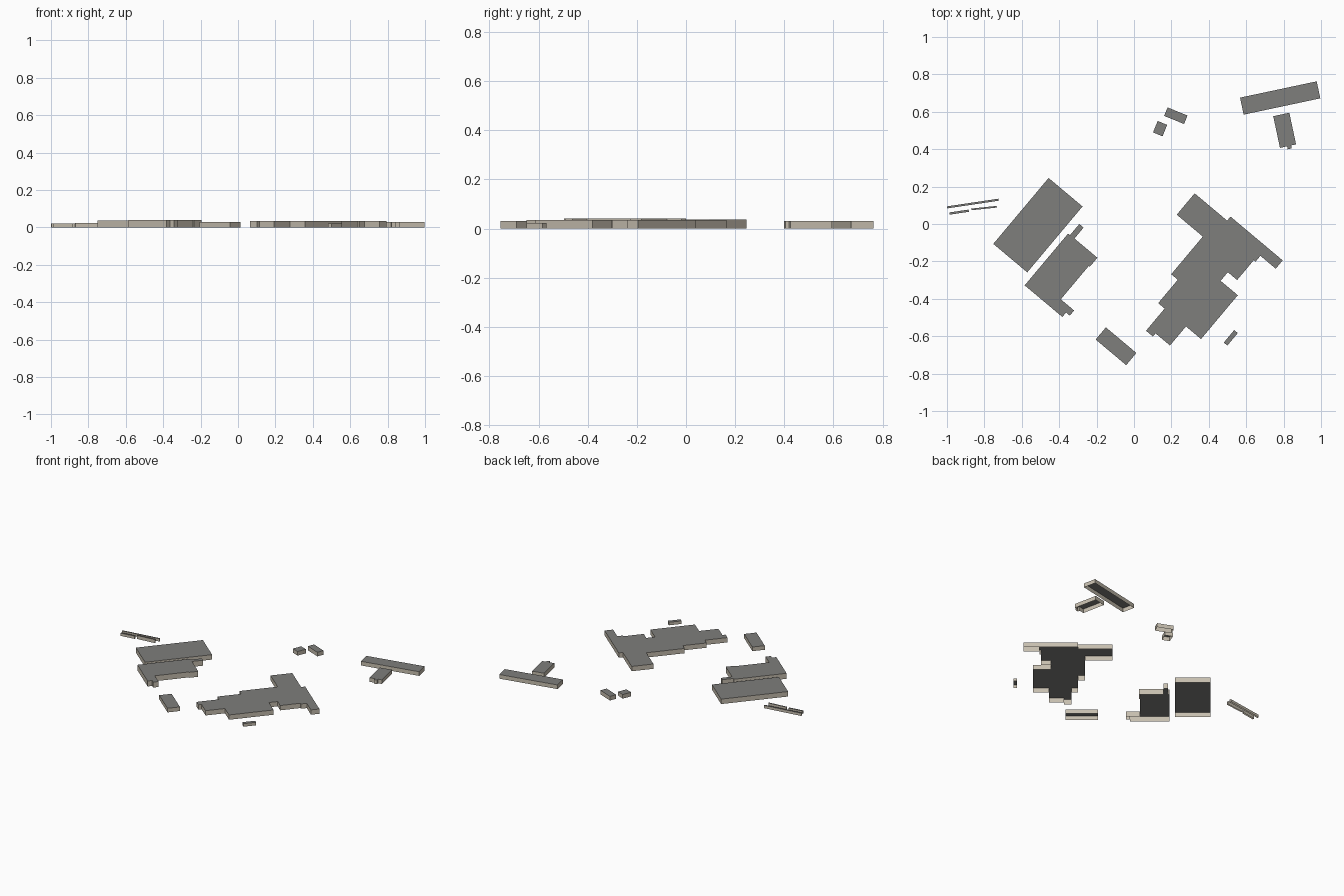
import bpy
import bmesh
from mathutils import Matrix

cube = bpy.data.objects.get("Cube")
if cube:
    bpy.data.objects.remove(cube, do_unlink=True)


def flat_colour(name, rgb):
    mat = bpy.data.materials.new(name)
    mat.use_nodes = True
    mat.diffuse_color = (*rgb, 1)
    shader = mat.node_tree.nodes["Principled BSDF"]
    shader.inputs["Base Color"].default_value = (*rgb, 1)
    shader.inputs["Roughness"].default_value = 0.9
    return mat


WALL = flat_colour("beige wall", (0.57, 0.52, 0.43))
ROOF = flat_colour("grey roof", (0.21, 0.21, 0.2))


def building(name, angle, height, walk):
    """Open-bottomed block with a right-angled outline.

    The walk alternates u and v coordinates in a frame turned by angle
    (degrees): each value moves the corner along one axis, clockwise.
    """
    corners = []
    for i in range(0, len(walk), 2):
        u, v = walk[i], walk[i + 1]
        corners.append((u, v))
        corners.append((walk[(i + 2) % len(walk)], v))
    # Close the outline along the first u so every edge stays square
    corners.reverse()

    bm = bmesh.new()
    base = [bm.verts.new((u, v, 0)) for u, v in corners]
    top = [bm.verts.new((u, v, height)) for u, v in corners]
    count = len(corners)
    for i in range(count):
        j = (i + 1) % count
        bm.faces.new((base[i], base[j], top[j], top[i])).material_index = 0
    bm.faces.new(top).material_index = 1
    turn = Matrix.Rotation(angle * 3.14159 / 180, 4, "Z")
    bmesh.ops.transform(bm, matrix=turn, verts=bm.verts)

    mesh = bpy.data.meshes.new(name)
    bm.to_mesh(mesh)
    bm.free()
    mesh.materials.append(WALL)
    mesh.materials.append(ROOF)
    obj = bpy.data.objects.new(name, mesh)
    bpy.context.collection.objects.link(obj)
    return obj


# Main group, all aligned to the same street direction
STREET = -40
building("main_building", STREET, 0.035, [
    .143, .334, .37, .362, .734, .304, .627, .264, .615, .125, .55, .065,
    .67, -.241, .565, -.374, .464, -.396, .416, -.241, .371, -.078, .325, .185])
building("west_hall", STREET, 0.036, [-.508, -.105, -.271, -.565])
building("west_annex", STREET, 0.04, [
    -.237, -.266, -.224, -.188, -.194, -.264, -.034, -.327,
    -.041, -.56, .052, -.596, .026, -.627])
building("south_block", STREET, 0.03, [.24, -.52, .453, -.605])
building("south_shed", STREET, 0.022, [.775, -.09, .8, -.177])

# North-east pair forming a T
CORNER = 12
building("corner_bar", CORNER, 0.03, [.695, .543, 1.114, .45])
building("corner_wing", CORNER, 0.03, [
    .848, .409, .936, .236, .909, .22, .887, .236])

# Small northern houses
NORTH = -22
building("north_house", NORTH, 0.03, [-.067, .645, .048, .596])
building("north_garage", NORTH, 0.03, [-.089, .558, -.034, .492])

# Narrow sheds on the far west side
LANE = 8.5
building("long_shed", LANE, 0.02, [-.975, .241, -.697, .23])
building("short_shed", LANE, 0.02, [-.967, .207, -.863, .195])
building("middle_shed", 6, 0.025, [-.857, .173, -.72, .164])
